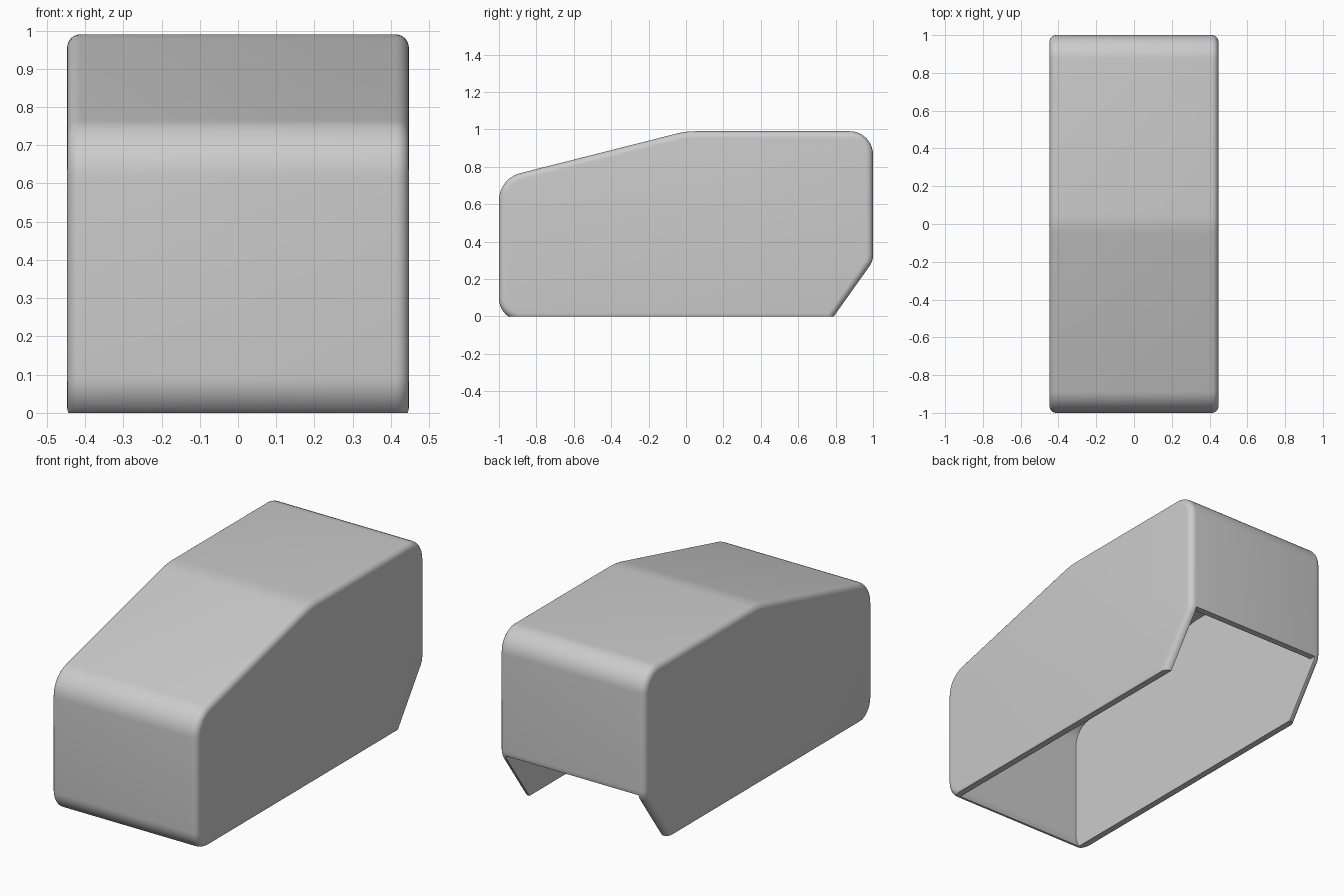
import bpy, bmesh, math
from mathutils import Vector

if "Cube" in bpy.data.objects:
    bpy.data.objects.remove(bpy.data.objects["Cube"])

HALF_WIDTH = 0.447
EDGE_R = 0.035
WALL = 0.04

# Side outline, clockwise: (y, z, corner radius)
OUTER = [(-1, -0.02, 0.115), (-1, 0.737, 0.15), (0, 0.99, 0.45),
         (1, 0.99, 0.125), (1, 0.295, 0.1), (0.776, -0.02, 0.04)]
# Hollow: open underneath and at the lower back
HOLLOW = [(-0.9, -0.08, 0), (-1 + WALL, 0.05, 0.1), (-1 + WALL, 0.737 - 0.031, 0.11),
          (0, 0.99 - WALL, 0.41), (1 - WALL, 0.99 - WALL, 0.085),
          (1 - WALL, 0.3, 0), (1.3, 0.3, 0), (1.3, -0.08, 0)]


def outline(corners, inset=0.0, steps=10):
    """Rounded outline; inset shrinks each arc about its own centre."""
    pts = []
    for i, (y, z, r) in enumerate(corners):
        p = Vector((y, z))
        if r == 0:
            pts.append(p)
            continue
        a = (Vector(corners[i - 1][:2]) - p).normalized()
        b = (Vector(corners[(i + 1) % len(corners)][:2]) - p).normalized()
        half = a.angle(b) / 2
        centre = p + (a + b).normalized() * (r / math.sin(half))
        reach = r / math.tan(half)
        start, end = p + a * reach - centre, p + b * reach - centre
        turn = math.pi - 2 * half
        for k in range(steps + 1):
            t = k / steps
            d = (start * math.sin((1 - t) * turn) + end * math.sin(t * turn)) / math.sin(turn)
            pts.append(centre + d.normalized() * (r - inset))
    return pts


def loft(name, corners, sections, floor=None):
    """Skin the outline across x; sections are (x, inset)."""
    bm = bmesh.new()
    rings = [[bm.verts.new((x, p.x, p.y)) for p in outline(corners, inset)]
             for x, inset in sections]
    for r0, r1 in zip(rings, rings[1:]):
        for i in range(len(r0)):
            bm.faces.new((r0[i - 1], r0[i], r1[i], r1[i - 1]))
    bm.faces.new(rings[0])
    bm.faces.new(rings[-1][::-1])
    if floor is not None:
        res = bmesh.ops.bisect_plane(bm, geom=bm.verts[:] + bm.edges[:] + bm.faces[:],
                                     plane_co=(0, 0, floor), plane_no=(0, 0, 1),
                                     clear_inner=True)
        rim = [e for e in res["geom_cut"] if isinstance(e, bmesh.types.BMEdge)]
        bmesh.ops.holes_fill(bm, edges=rim, sides=0)
    bmesh.ops.recalc_face_normals(bm, faces=bm.faces[:])
    mesh = bpy.data.meshes.new(name)
    bm.to_mesh(mesh)
    bm.free()
    ob = bpy.data.objects.new(name, mesh)
    bpy.context.collection.objects.link(ob)
    return ob


# Outer body with rounded side edges
arc = [math.radians(15 * k) for k in range(7)]
right = [(HALF_WIDTH - EDGE_R + EDGE_R * math.sin(a), EDGE_R * (1 - math.cos(a))) for a in arc]
left = [(-x, i) for x, i in reversed(right)]
shell = loft("cover_shell", OUTER, left + right, floor=0.0)

# Inner hollow, sharp sided
inner = HALF_WIDTH - WALL
cutter = loft("hollow_cutter", HOLLOW, [(-inner, 0), (inner, 0)])

cut = shell.modifiers.new("hollow", 'BOOLEAN')
cut.operation = 'DIFFERENCE'
cut.solver = 'EXACT'
cut.object = cutter
bpy.context.view_layer.objects.active = shell
shell.select_set(True)
bpy.ops.object.modifier_apply(modifier=cut.name)
bpy.data.objects.remove(cutter, do_unlink=True)
bpy.ops.object.shade_smooth_by_angle(angle=math.radians(30))
